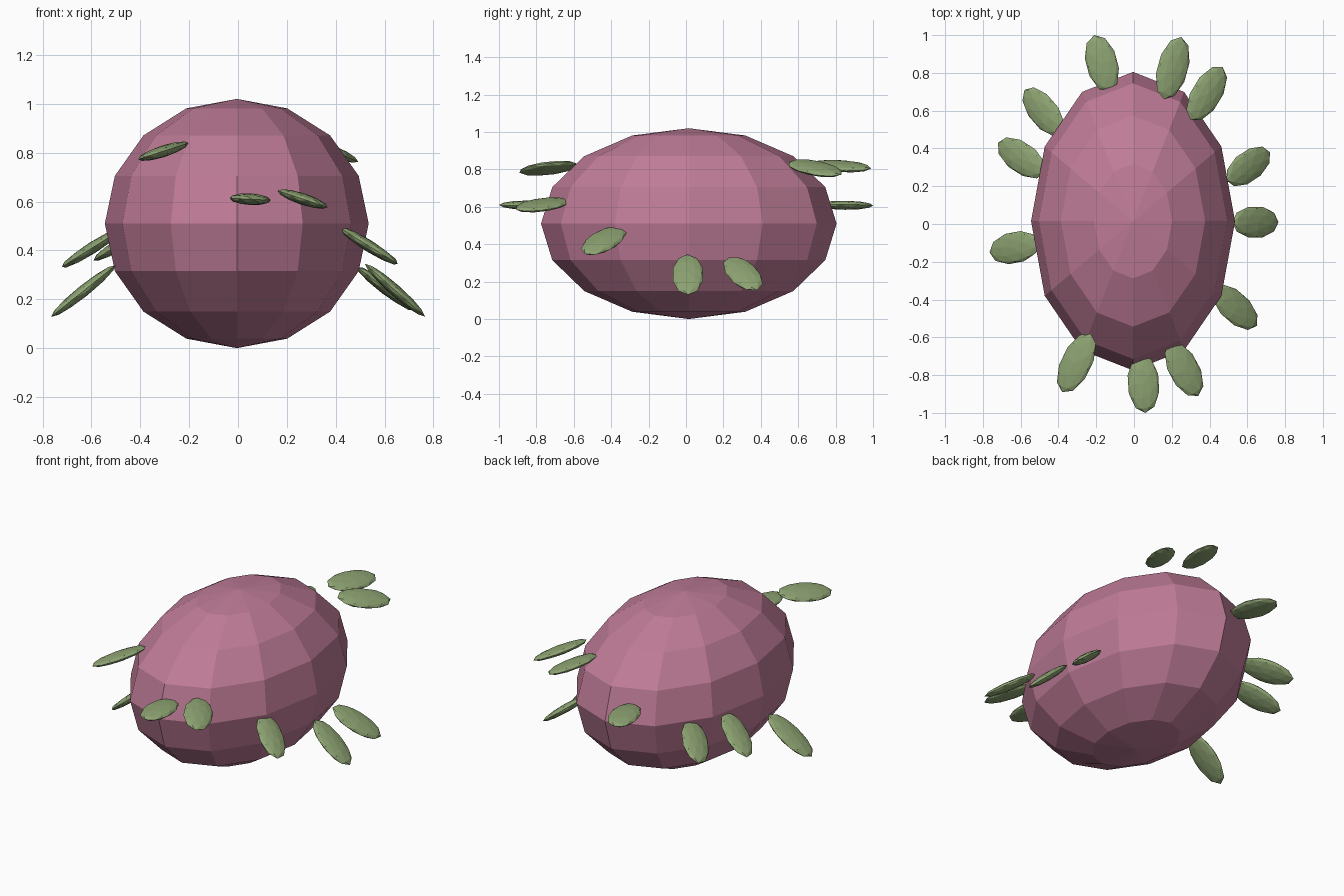
import bpy, bmesh
from mathutils import Vector, Matrix

if "Cube" in bpy.data.objects:
    bpy.data.objects.remove(bpy.data.objects["Cube"])


def material(name, rgb):
    m = bpy.data.materials.new(name)
    m.diffuse_color = (*rgb, 1)
    m.use_nodes = True
    m.node_tree.nodes["Principled BSDF"].inputs["Base Color"].default_value = m.diffuse_color
    return m


plum = material("dusty pink", (0.52, 0.20, 0.31))
green = material("leaf green", (0.27, 0.37, 0.17))


def make_object(name, bm, mat):
    mesh = bpy.data.meshes.new(name)
    bm.to_mesh(mesh)
    bm.free()
    mesh.materials.append(mat)
    bpy.context.collection.objects.link(bpy.data.objects.new(name, mesh))


# Faceted egg-shaped body
bm = bmesh.new()
bmesh.ops.create_uvsphere(bm, u_segments=12, v_segments=8, radius=1)
bmesh.ops.transform(bm, verts=bm.verts, matrix=Matrix.Translation(
    (-0.005, 0.015, 0.51)) @ Matrix.Diagonal((0.54, 0.79, 0.51, 1)))
make_object("body", bm, plum)


# Thin leaf running from base to tip, in a plane sloping along x only
def leaf(i, bx, by, bz, tx, ty, slope):
    base = Vector((bx, by, bz))
    tip = Vector((tx, ty, bz + slope * (tx - bx)))
    normal = Vector((-slope, 0, 1)).normalized()
    along = (tip - base).normalized()
    across = along.cross(normal)
    frame = Matrix((across, along, normal)).transposed().to_4x4()
    scale = Matrix.Diagonal((0.085, (tip - base).length / 2, 0.024, 1))
    bm = bmesh.new()
    bmesh.ops.create_icosphere(bm, subdivisions=2, radius=1)
    bmesh.ops.transform(bm, verts=bm.verts, matrix=Matrix.Translation(
        (base + tip) / 2) @ frame @ scale)
    make_object(f"leaf_{i}", bm, green)


# base x, y, z, tip x, y, slope of the leaf plane along x
leaves = [
    (-0.13, 0.70, 0.61, -0.21, 1.00, 0.05),
    (0.16, 0.66, 0.83, 0.25, 0.99, -0.28),
    (0.30, 0.55, 0.84, 0.47, 0.83, -0.40),
    (-0.38, 0.48, 0.49, -0.58, 0.71, 0.62),
    (-0.47, 0.27, 0.49, -0.72, 0.43, 0.63),
    (-0.50, -0.10, 0.34, -0.765, -0.15, 0.80),
    (0.49, 0.23, 0.33, 0.72, 0.38, -0.76),
    (0.52, 0.01, 0.345, 0.765, 0.01, -0.88),
    (0.42, -0.34, 0.49, 0.65, -0.54, -0.62),
    (0.19, -0.63, 0.635, 0.34, -0.91, -0.33),
    (0.04, -0.69, 0.61, 0.06, -1.00, -0.05),
    (-0.23, -0.58, 0.83, -0.38, -0.89, 0.32),
]
for i, row in enumerate(leaves, 1):
    leaf(i, *row)
